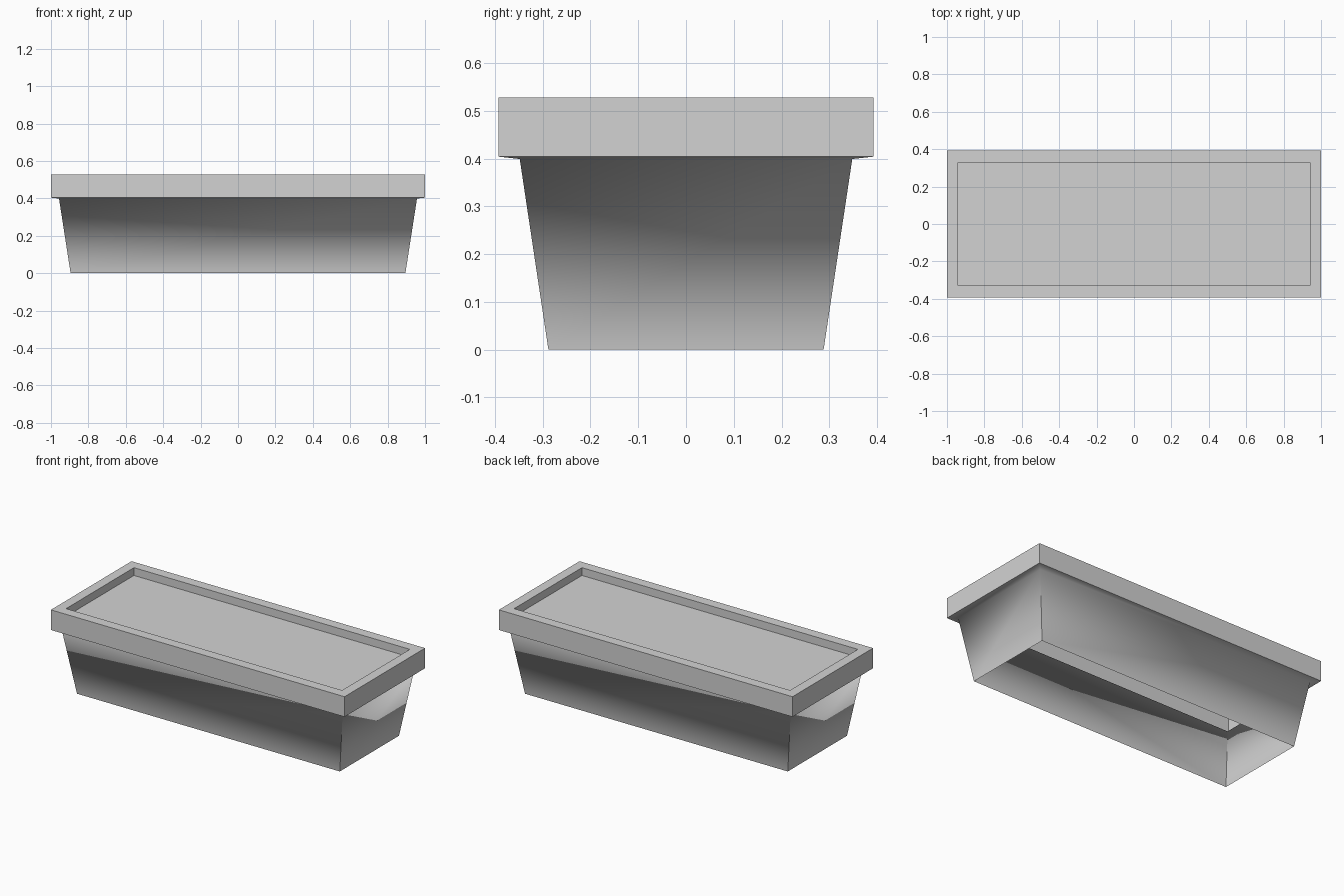
import bpy
import bmesh
import math

cube = bpy.data.objects.get("Cube")
if cube:
    bpy.data.objects.remove(cube, do_unlink=True)

# One plain grey for the whole planter
grey = bpy.data.materials.new("plain grey")
grey.use_nodes = True
colour = (0.65, 0.65, 0.65, 1.0)
grey.diffuse_color = colour
bsdf = grey.node_tree.nodes["Principled BSDF"]
bsdf.inputs["Base Color"].default_value = colour
bsdf.inputs["Roughness"].default_value = 0.8


def rectangle_loft(name, rings, cap_top=False):
    """Skin rectangular rings given as (half width, half depth, height)."""
    bm = bmesh.new()
    corners = ((-1, -1), (1, -1), (1, 1), (-1, 1))
    loops = [[bm.verts.new((sx * w, sy * d, z)) for sx, sy in corners]
             for w, d, z in rings]
    for low, high in zip(loops, loops[1:]):
        for i in range(4):
            j = (i + 1) % 4
            bm.faces.new((low[i], low[j], high[j], high[i]))
    if cap_top:
        bm.faces.new(loops[-1])
    mesh = bpy.data.meshes.new(name)
    bm.to_mesh(mesh)
    bm.free()
    mesh.materials.append(grey)
    obj = bpy.data.objects.new(name, mesh)
    bpy.context.collection.objects.link(obj)
    return obj


# Open-bottomed tapered trough, overhanging square rim and recessed fill
SOIL = 0.48
planter = rectangle_loft("planter_box", [
    (0.895, 0.288, 0.0),
    (0.957, 0.348, 0.399),
    (1.0, 0.392, 0.404),
    (1.0, 0.392, 0.528),
    (0.94, 0.33, 0.528),
    (0.94, 0.33, SOIL),
], cap_top=True)

# Soft shading only where the trough wall turns under the rim
bpy.ops.object.select_all(action="DESELECT")
planter.select_set(True)
bpy.context.view_layer.objects.active = planter
bpy.ops.object.shade_smooth_by_angle(angle=math.radians(80))
